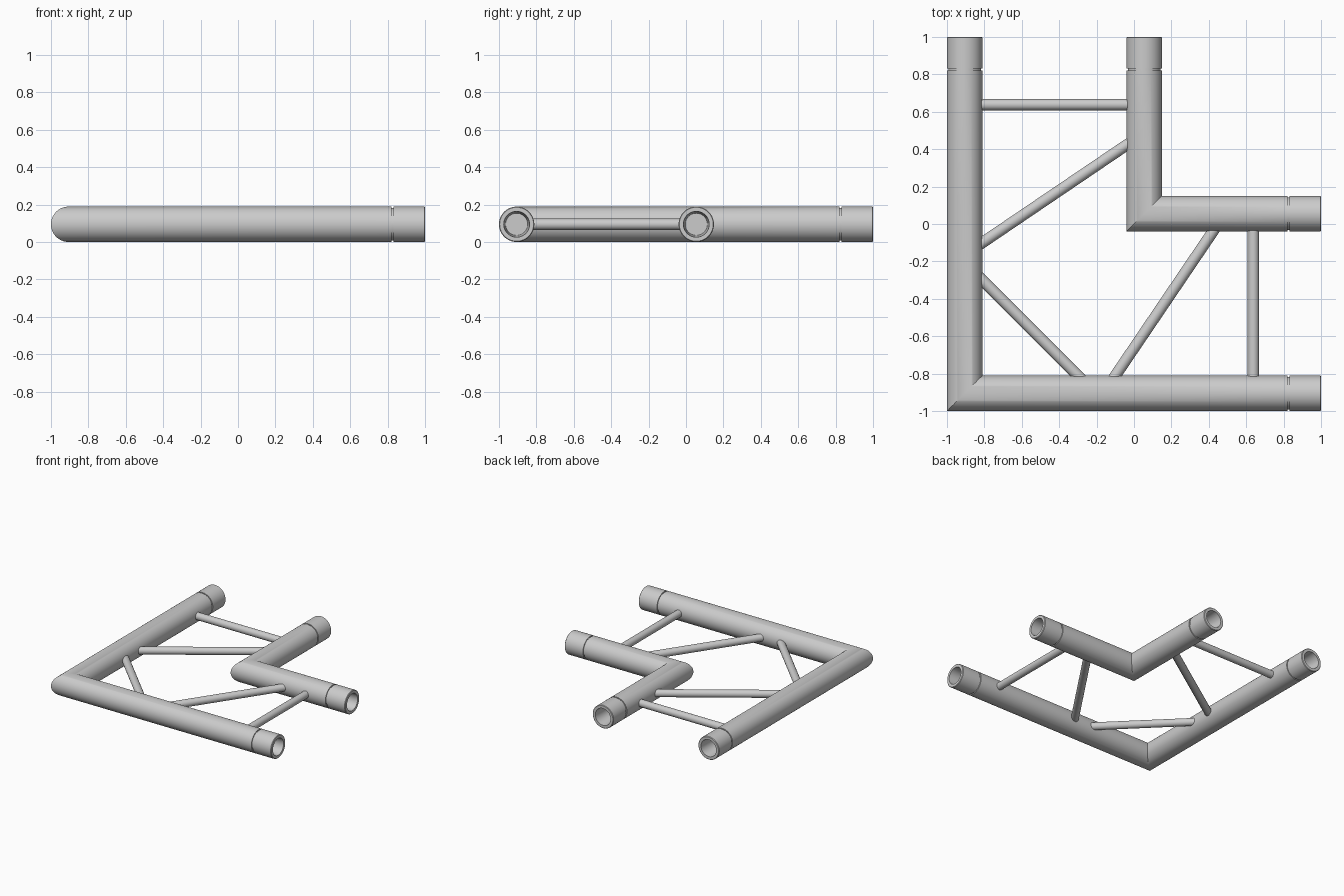
import bpy, bmesh, math
from mathutils import Vector

if "Cube" in bpy.data.objects:
    bpy.data.objects.remove(bpy.data.objects["Cube"])

R, Z, SEG = 0.0945, 0.0945, 64


def finish(bm, name):
    bmesh.ops.remove_doubles(bm, verts=bm.verts, dist=1e-5)
    bmesh.ops.recalc_face_normals(bm, faces=bm.faces)
    me = bpy.data.meshes.new(name)
    bm.to_mesh(me)
    bm.free()
    ob = bpy.data.objects.new(name, me)
    bpy.context.collection.objects.link(ob)
    bpy.ops.object.select_all(action='DESELECT')
    ob.select_set(True)
    bpy.context.view_layer.objects.active = ob
    bpy.ops.object.shade_smooth_by_angle(angle=math.radians(30))
    return ob


# Two mitred tubes meeting at (c, c), with grooved hollow couplers at the ends
def chord(name, c):
    profile = [(0.822, R), (0.822, R - 0.007), (0.832, R - 0.007), (0.832, R),
               (0.996, R), (1.0, R - 0.004), (1.0, 0.069), (0.83, 0.059)]
    bm = bmesh.new()
    for swap in (False, True):
        def ring(x, r):
            out = []
            for i in range(SEG):
                a = 2 * math.pi * i / SEG
                dy = r * math.cos(a)
                px, py = (c + dy if x is None else x), c + dy
                if swap:
                    px, py = py, px
                out.append(bm.verts.new((px, py, Z + r * math.sin(a))))
            return out
        rings = [ring(None, R)] + [ring(x, r) for x, r in profile]
        for a, b in zip(rings, rings[1:]):
            for i in range(SEG):
                j = (i + 1) % SEG
                bm.faces.new((a[i], a[j], b[j], b[i]))
        bm.faces.new(rings[-1])
    return finish(bm, name)


# Round brace between two points in plan, run slightly into the tubes
def brace(name, p, q, r=0.03, extra=0.045):
    p, q = Vector((*p, Z)), Vector((*q, Z))
    d = (q - p).normalized()
    p, q = p - d * extra, q + d * extra
    bm = bmesh.new()
    bmesh.ops.create_cone(bm, cap_ends=True, segments=32, radius1=r,
                          radius2=r, depth=(q - p).length)
    rot = d.to_track_quat('Z', 'Y')
    for v in bm.verts:
        v.co = rot @ v.co + (p + q) / 2
    return finish(bm, name)


chord("outer_chord", -1 + R)
chord("inner_chord", 0.055)

# Braces, repeated across the diagonal
brace("corner_brace", (-0.811, -0.30), (-0.30, -0.811))
for side, flip in (("left", False), ("front", True)):
    for kind, p, q in (("straight_brace", (-0.811, 0.638), (-0.04, 0.638)),
                       ("diagonal_brace", (-0.811, -0.10), (-0.04, 0.422))):
        if flip:
            p, q = p[::-1], q[::-1]
        brace(f"{side}_{kind}", p, q)
